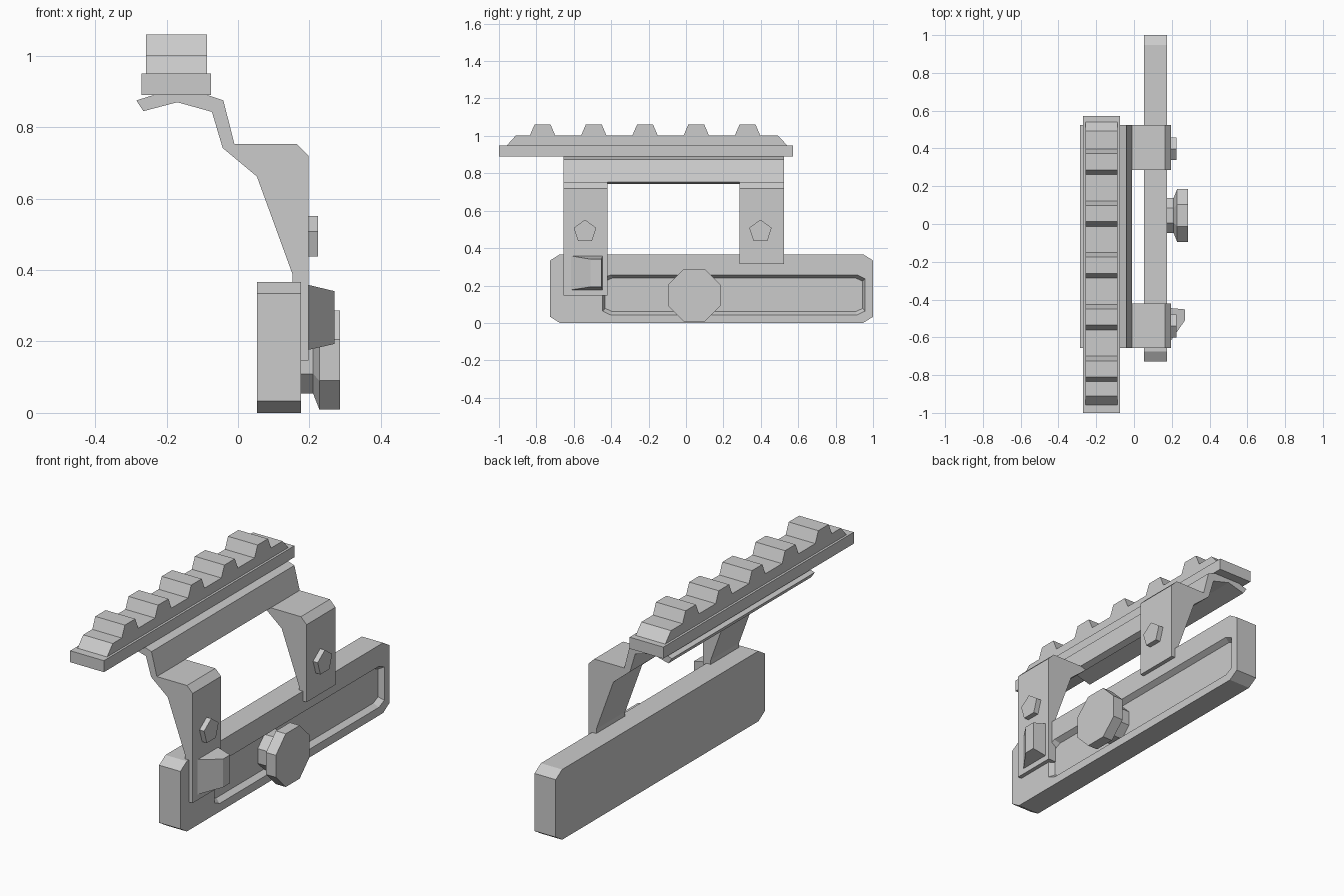
import bpy, bmesh, math

if "Cube" in bpy.data.objects:
    bpy.data.objects.remove(bpy.data.objects["Cube"])


def loft(name, rings):
    """Skin equal-length rings of 3D points and cap both ends."""
    bm = bmesh.new()
    loops = [[bm.verts.new(p) for p in ring] for ring in rings]
    n = len(loops[0])
    for a, b in zip(loops, loops[1:]):
        for i in range(n):
            j = (i + 1) % n
            bm.faces.new((a[i], a[j], b[j], b[i]))
    bm.faces.new(loops[0])
    bm.faces.new(loops[-1])
    bmesh.ops.recalc_face_normals(bm, faces=bm.faces[:])
    mesh = bpy.data.meshes.new(name)
    bm.to_mesh(mesh)
    bm.free()
    obj = bpy.data.objects.new(name, mesh)
    bpy.context.collection.objects.link(obj)
    return obj


def along_x(x, yz):
    return [(x, y, z) for y, z in yz]


def along_y(y, xz):
    return [(x, y, z) for x, z in xz]


def cut_rect(y0, y1, z0, z1, cy, cz):
    """Rectangle with chamfered corners."""
    return [(y0 + cy, z0), (y1 - cy, z0), (y1, z0 + cz), (y1, z1 - cz),
            (y1 - cy, z1), (y0 + cy, z1), (y0, z1 - cz), (y0, z0 + cz)]


def polygon(cy, cz, r, n, start):
    return [(cy + r * math.cos(start + i * math.tau / n),
             cz + r * math.sin(start + i * math.tau / n)) for i in range(n)]


# Base plate with a shallow bevelled recess in its right face
outer = cut_rect(-0.727, 1.0, 0.0, 0.367, 0.053, 0.033)
rim = cut_rect(-0.446, 0.957, 0.043, 0.257, 0.043, 0.02)
floor = cut_rect(-0.432, 0.945, 0.06, 0.241, 0.04, 0.018)
loft("base_plate", [along_x(0.053, outer), along_x(0.176, outer),
                    along_x(0.176, rim), along_x(0.148, floor)])

# Octagonal clamp knob with a narrower neck
octagons = [(0.14, 0.093), (0.21, 0.093), (0.228, 0.139), (0.285, 0.139)]
loft("clamp_knob", [along_x(x, polygon(0.045, 0.148, a / math.cos(math.pi / 8), 8, math.pi / 8))
                    for x, a in octagons])

# Curved bridge under the rail
bridge = [(-0.01, 0.753), (-0.041, 0.875), (-0.085, 0.89), (-0.237, 0.89), (-0.285, 0.875),
          (-0.265, 0.845), (-0.17, 0.87), (-0.073, 0.843), (-0.043, 0.742)]
loft("bridge", [along_y(-0.656, bridge), along_y(0.524, bridge)])

# Two support arms, each with a pentagonal bolt
for label, y0, y1, bottom, bolt_y in (("front", -0.656, -0.421, 0.147, -0.54),
                                      ("rear", 0.285, 0.524, 0.315, 0.398)):
    arm = [(-0.01, 0.753), (-0.043, 0.742), (0.053, 0.662), (0.152, 0.39),
           (0.152, bottom), (0.197, bottom), (0.197, 0.72), (0.164, 0.753)]
    loft(label + "_arm", [along_y(y0, arm), along_y(y1, arm)])
    bolt = polygon(bolt_y, 0.489, 0.063, 5, math.pi / 2)
    loft(label + "_bolt", [along_x(0.18, bolt), along_x(0.224, bolt)])

# Wedge-shaped lever on the front arm
loft("lever", [
    along_x(0.19, [(-0.625, 0.175), (-0.445, 0.175), (-0.445, 0.36), (-0.625, 0.36)]),
    along_x(0.27, [(-0.51, 0.193), (-0.452, 0.193), (-0.452, 0.341), (-0.51, 0.341)])])

# Rail base, then the toothed upper rail
base = [(-1.0, 0.89), (0.573, 0.89), (0.573, 0.95), (-1.0, 0.95)]
loft("rail_base", [along_x(-0.27, base), along_x(-0.075, base)])
teeth = [(0.54, 0.95), (-0.957, 0.95), (-0.91, 1.002)]
for i in range(5):
    y = -0.767 + i * 0.274
    teeth += [(y - 0.068, 1.002), (y - 0.043, 1.06), (y + 0.043, 1.06), (y + 0.068, 1.002)]
teeth.append((0.492, 1.002))
loft("toothed_rail", [along_x(-0.258, teeth), along_x(-0.087, teeth)])
